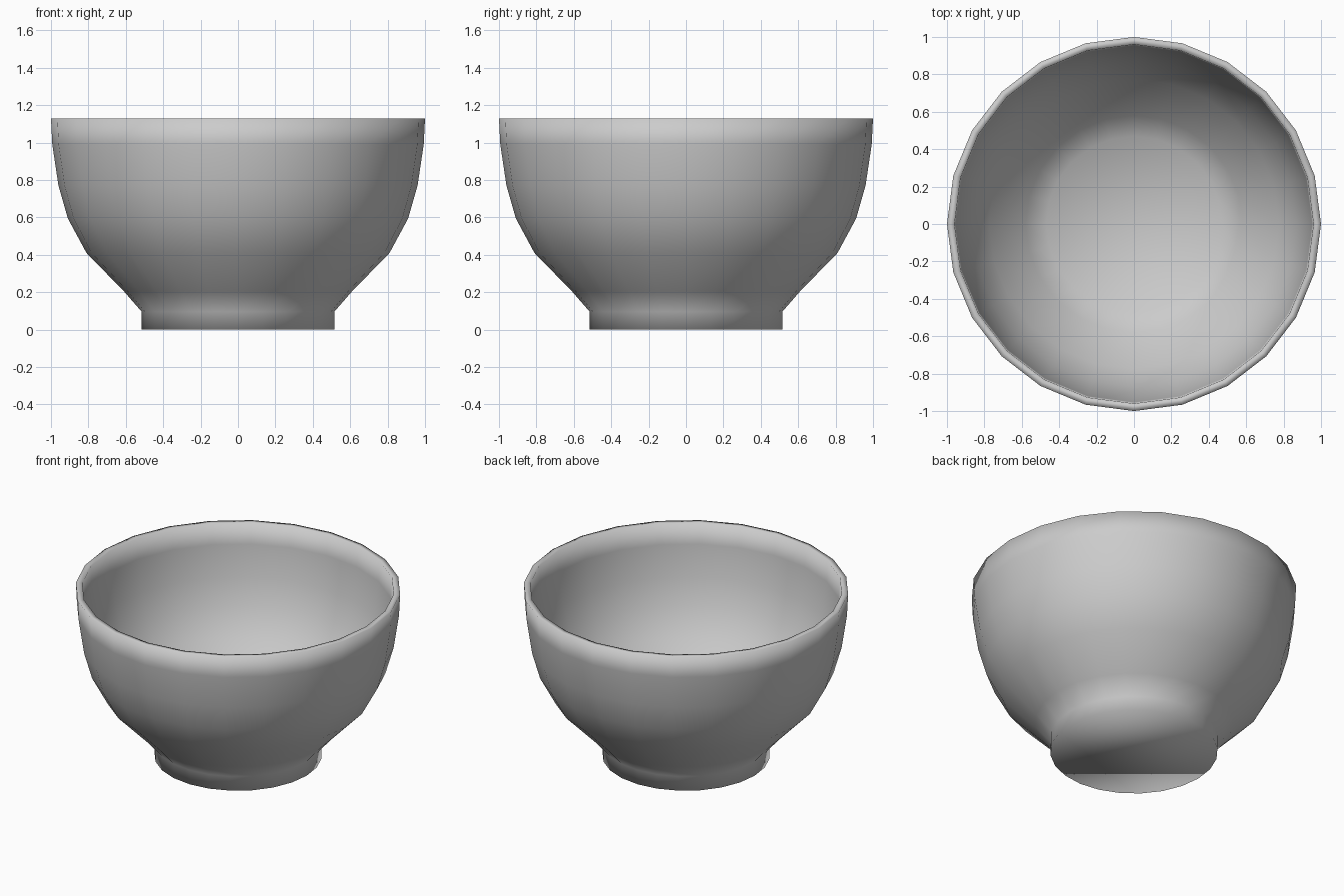
import bpy
import bmesh
import math

SIDES = 24

cube = bpy.data.objects.get("Cube")
if cube:
    bpy.data.objects.remove(cube, do_unlink=True)


def flat_material(name, colour):
    mat = bpy.data.materials.new(name)
    mat.use_nodes = True
    mat.diffuse_color = colour
    mat.node_tree.nodes["Principled BSDF"].inputs["Base Color"].default_value = colour
    return mat


def lathe(name, profile, mat):
    """Turn an open (radius, height) profile round z and cap both ends."""
    bm = bmesh.new()
    rings = []
    for r, z in profile:
        angles = (2 * math.pi * i / SIDES for i in range(SIDES))
        rings.append([bm.verts.new((r * math.cos(a), r * math.sin(a), z)) for a in angles])
    for low, high in zip(rings, rings[1:]):
        for i in range(SIDES):
            j = (i + 1) % SIDES
            bm.faces.new((low[i], low[j], high[j], high[i]))
    bm.faces.new(rings[0][::-1])
    bm.faces.new(rings[-1])
    bmesh.ops.recalc_face_normals(bm, faces=bm.faces[:])
    for face in bm.faces:
        face.smooth = True
    mesh = bpy.data.meshes.new(name)
    bm.to_mesh(mesh)
    bm.free()
    mesh.materials.append(mat)
    obj = bpy.data.objects.new(name, mesh)
    bpy.context.collection.objects.link(obj)
    return obj


# Foot and outer wall, from the table up to the lip
outside = [(0.515, 0), (0.515, 0.096), (0.61, 0.205), (0.81, 0.41),
           (0.91, 0.595), (0.96, 0.77), (0.993, 0.99), (1.0, 1.13)]

# Inner wall, from the lip down to the floor
inside = [(0.96, 1.13), (0.953, 0.99), (0.92, 0.78), (0.87, 0.61),
          (0.775, 0.435), (0.58, 0.235), (0.47, 0.14)]

lathe("bowl", outside + inside, flat_material("light grey", (0.6, 0.6, 0.6, 1)))
